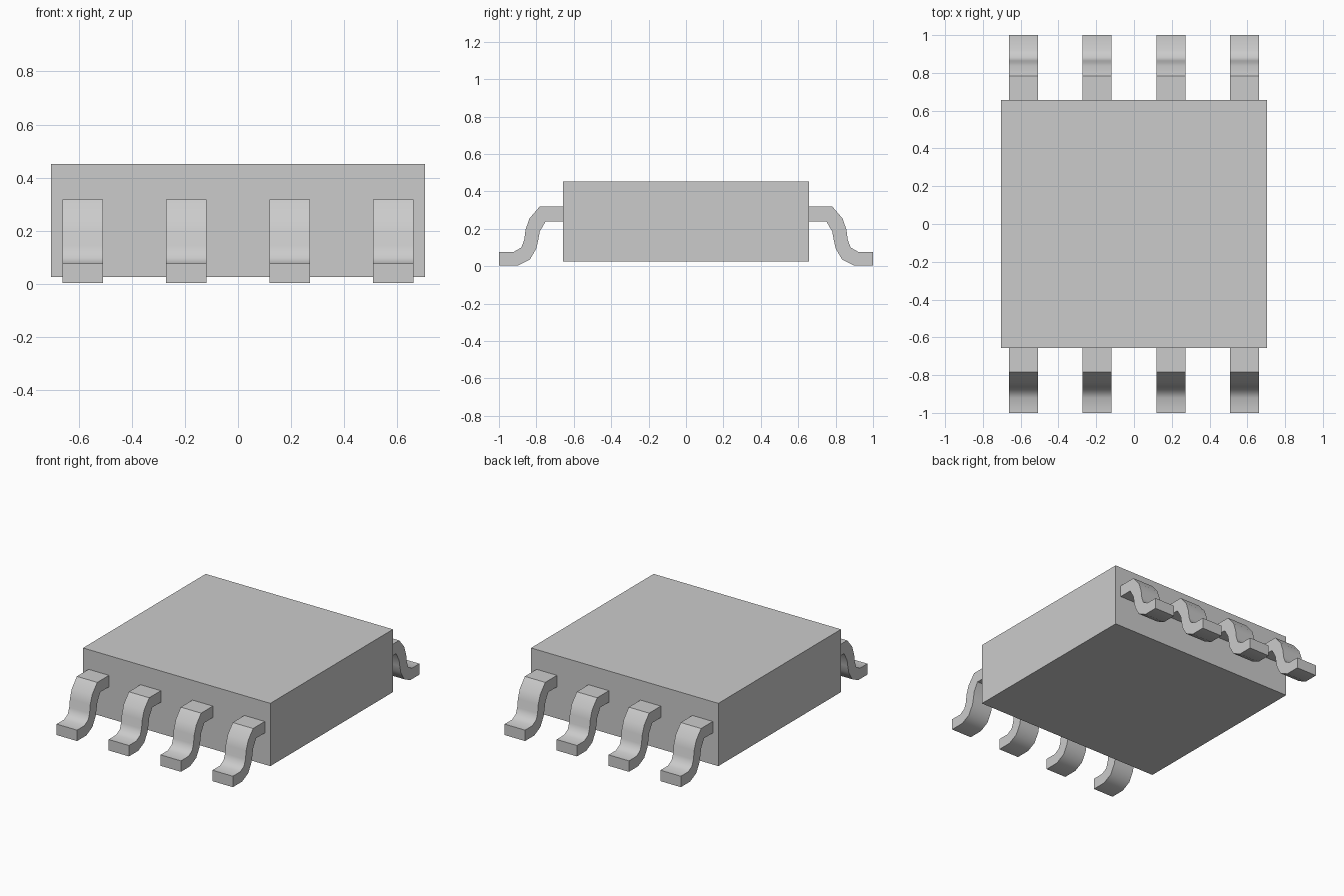
import bpy
import bmesh
import math

cube = bpy.data.objects.get("Cube")
if cube:
    bpy.data.objects.remove(cube, do_unlink=True)

# One neutral grey for the whole package
grey = bpy.data.materials.new("light_grey")
grey.use_nodes = True
colour = (0.6, 0.6, 0.6, 1.0)
grey.diffuse_color = colour
grey.node_tree.nodes["Principled BSDF"].inputs["Base Color"].default_value = colour

# Plain box body
bpy.ops.mesh.primitive_cube_add(size=1, location=(0, 0, 0.239))
body = bpy.context.object
body.name = "package_body"
body.scale = (1.406, 1.315, 0.426)
bpy.ops.object.transform_apply(location=False, rotation=False, scale=True)
body.data.materials.append(grey)

# Gull-wing lead section as (distance from centre, height)
UPPER = [(0.655, 0.318), (0.783, 0.318), (0.837, 0.255), (0.858, 0.195),
         (0.865, 0.14), (0.88, 0.1), (0.92, 0.077), (1.0, 0.077)]
LOWER = [(0.655, 0.24), (0.75, 0.24), (0.782, 0.185), (0.79, 0.14),
         (0.8, 0.095), (0.835, 0.035), (0.9, 0.003), (1.0, 0.003)]
WIDTH = 0.153


def make_lead(name, x, side):
    bm = bmesh.new()
    # Matching upper and lower points form a strip of quads
    rows = [[bm.verts.new((x - WIDTH / 2, side * y, z)) for y, z in line]
            for line in (UPPER, LOWER)]
    strip = [bm.faces.new((rows[0][i], rows[0][i + 1], rows[1][i + 1], rows[1][i]))
             for i in range(len(UPPER) - 1)]
    # Extrude the strip across the lead width
    out = bmesh.ops.extrude_face_region(bm, geom=strip, use_keep_orig=True)
    moved = [v for v in out["geom"] if isinstance(v, bmesh.types.BMVert)]
    bmesh.ops.translate(bm, verts=moved, vec=(WIDTH, 0, 0))
    bmesh.ops.recalc_face_normals(bm, faces=bm.faces)
    mesh = bpy.data.meshes.new(name)
    bm.to_mesh(mesh)
    bm.free()
    mesh.materials.append(grey)
    lead = bpy.data.objects.new(name, mesh)
    bpy.context.collection.objects.link(lead)
    return lead


# Four leads on each long side
leads = [make_lead(f"{label}_lead_{i + 1}", (i - 1.5) * 0.39, side)
         for label, side in (("front", -1), ("back", 1)) for i in range(4)]

# Smooth bends with crisp edges
bpy.ops.object.select_all(action="DESELECT")
for lead in leads:
    lead.select_set(True)
bpy.context.view_layer.objects.active = leads[0]
bpy.ops.object.shade_smooth_by_angle(angle=math.radians(40))
